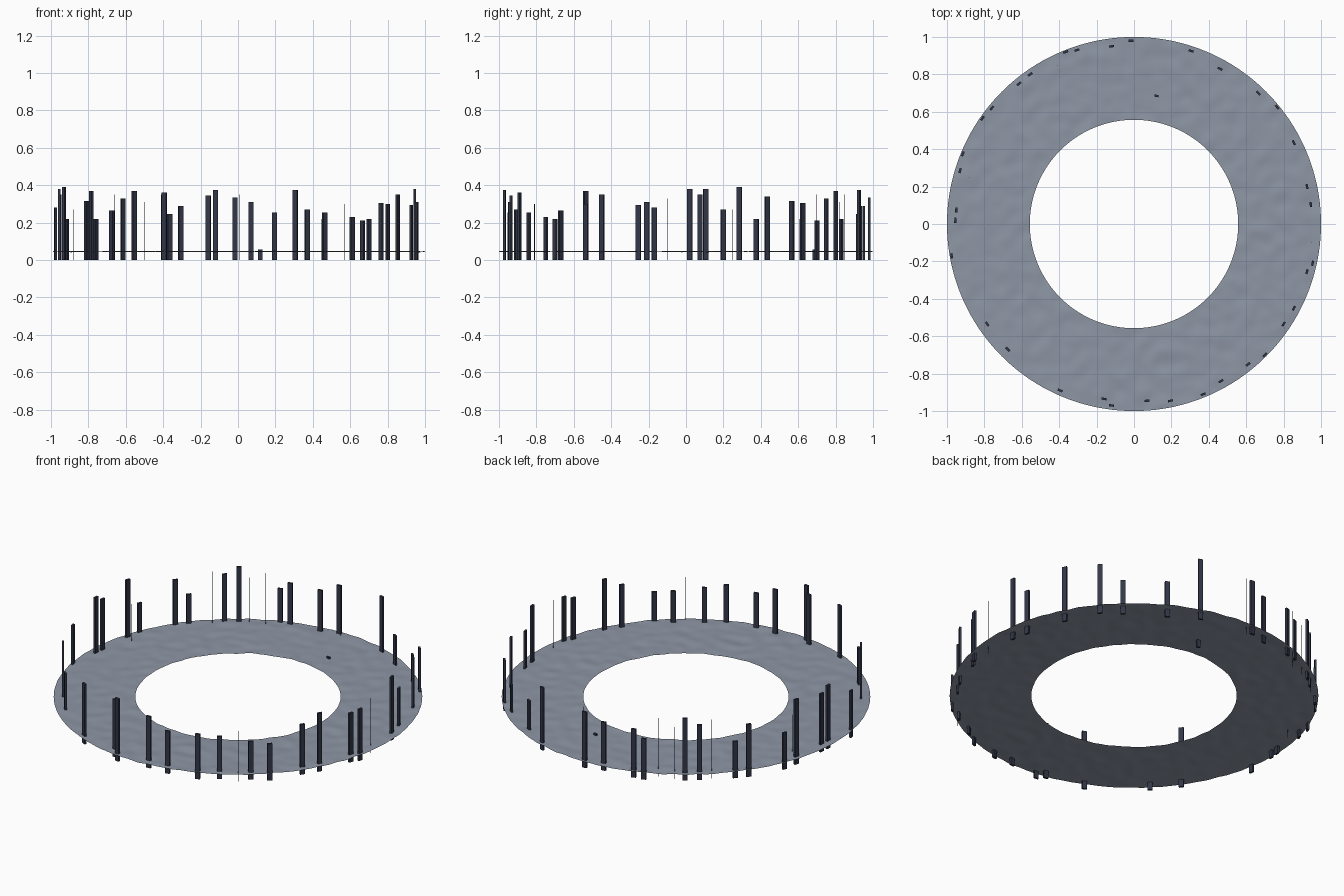
import bpy, bmesh, math
from mathutils import Matrix, Vector, noise

old = bpy.data.objects.get("Cube")
if old:
    bpy.data.objects.remove(old, do_unlink=True)


def material(name, rgb):
    m = bpy.data.materials.new(name)
    m.use_nodes = True
    m.diffuse_color = (*rgb, 1)
    m.node_tree.nodes["Principled BSDF"].inputs["Base Color"].default_value = (*rgb, 1)
    return m


def finish(bm, name, mat, smooth=False):
    mesh = bpy.data.meshes.new(name)
    bm.to_mesh(mesh)
    bm.free()
    for p in mesh.polygons:
        p.use_smooth = smooth
    mesh.materials.append(mat)
    ob = bpy.data.objects.new(name, mesh)
    bpy.context.scene.collection.objects.link(ob)
    return ob


stone = material("blue grey surface", (0.27, 0.31, 0.38))
navy = material("dark navy", (0.032, 0.038, 0.065))

# Rippled flat ring, a single thin sheet
INNER, OUTER, LEVEL = 0.557, 1.0, 0.045
SEGMENTS, BANDS = 256, 24
bm = bmesh.new()
rows = []
for b in range(BANDS + 1):
    r = INNER + (OUTER - INNER) * b / BANDS
    row = []
    for s in range(SEGMENTS):
        a = math.tau * s / SEGMENTS
        x, y = r * math.cos(a), r * math.sin(a)
        ripple = 0.005 * noise.noise(Vector((x * 14, y * 14, 0)))
        row.append(bm.verts.new((x, y, LEVEL + ripple)))
    rows.append(row)
for low, high in zip(rows, rows[1:]):
    for s in range(SEGMENTS):
        t = (s + 1) % SEGMENTS
        bm.faces.new((low[s], high[s], high[t], low[t]))
finish(bm, "ring_surface", stone, smooth=True)


# Upright posts facing the centre: x, y, height
def add_posts(name, places, width, depth):
    bm = bmesh.new()
    for x, y, h in places:
        turn = Matrix.Rotation(math.atan2(y, x), 4, "Z")
        place = Matrix.Translation((x, y, h / 2)) @ turn
        bmesh.ops.create_cube(bm, size=1, matrix=place @ Matrix.Diagonal((depth, width, h, 1)))
    return finish(bm, name, navy)


back_posts = [
    (-.015, .98, .335), (-.12, .95, .29), (-.305, .93, .29), (-.365, .92, .245),
    (-.555, .8, .37), (-.615, .75, .33), (-.76, .62, .22), (-.81, .565, .315),
    (.305, .925, .375), (.46, .83, .22), (.665, .7, .21), (.765, .625, .305),
]
side_posts = [
    (-.915, .375, .22), (-.93, .285, .39), (-.95, .075, .35), (-.955, .02, .38),
    (-.975, -.17, .28), (.855, .435, .34), (.925, .2, .27), (.945, .105, .38),
    (.955, -.21, .31), (.925, -.255, .295), (.855, -.45, .35),
]
front_posts = [
    (-.785, -.535, .37), (-.675, -.67, .265), (-.395, -.89, .36), (-.16, -.935, .345),
    (-.12, -.97, .375), (.07, -.945, .31), (.195, -.945, .255), (.37, -.91, .27),
    (.465, -.84, .255), (.61, -.75, .23), (.7, -.7, .22), (.8, -.535, .3),
]
add_posts("back_posts", back_posts, 0.027, 0.012)
add_posts("side_posts", side_posts, 0.027, 0.012)
add_posts("front_posts", front_posts, 0.027, 0.012)

# Hair-thin rods between the posts
rods = [(-.66, .7, .35), (-.41, .85, .35), (-.5, .82, .31), (.01, .96, .35),
        (-.88, .25, .27), (.57, -.81, .3), (.95, -.1, .33)]
add_posts("thin_rods", rods, 0.002, 0.002)

# Small stub on the surface
add_posts("surface_stub", [(.12, .685, .055)], 0.022, 0.012)
